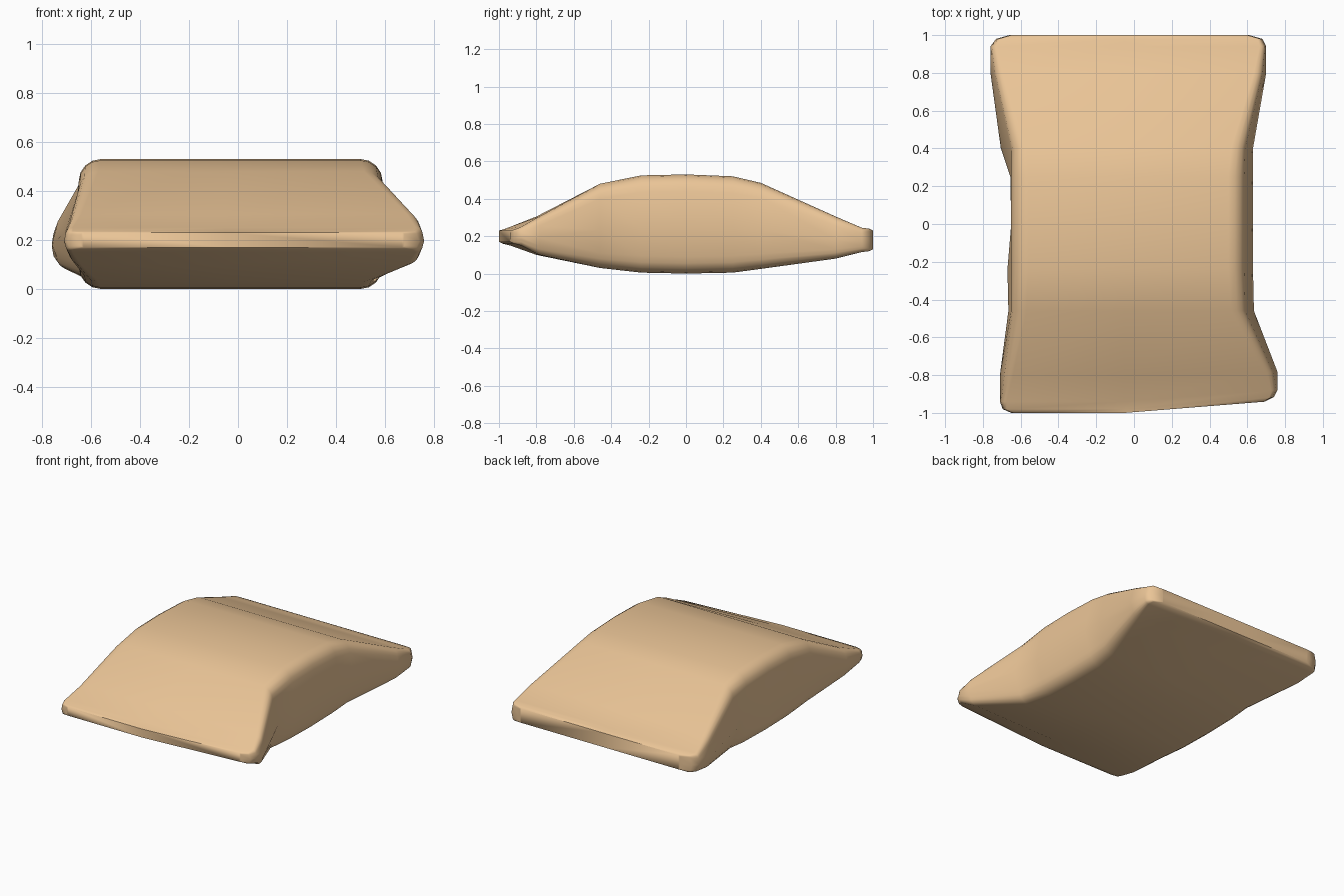
import bpy, bmesh
from math import sin, cos, pi

if "Cube" in bpy.data.objects:
    bpy.data.objects.remove(bpy.data.objects["Cube"])

# Cushion stations along y:
# y, left edge x, left mid x, right edge x, right mid x, bottom z, top z, corner radius
STATIONS = [
    (-1.00, -0.64, -0.65, 0.68, 0.69, 0.17, 0.23, 0.01),
    (-0.98, -0.69, -0.695, 0.73, 0.74, 0.16, 0.235, 0.015),
    (-0.94, -0.705, -0.71, 0.755, 0.76, 0.15, 0.25, 0.03),
    (-0.80, -0.69, -0.71, 0.74, 0.76, 0.10, 0.305, 0.05),
    (-0.46, -0.65, -0.665, 0.595, 0.635, 0.03, 0.48, 0.08),
    (-0.24, -0.65, -0.67, 0.59, 0.63, 0.005, 0.525, 0.09),
    (0.00, -0.65, -0.65, 0.59, 0.63, 0.00, 0.53, 0.09),
    (0.25, -0.65, -0.655, 0.59, 0.63, 0.005, 0.52, 0.09),
    (0.40, -0.65, -0.705, 0.595, 0.63, 0.025, 0.485, 0.08),
    (0.80, -0.74, -0.76, 0.685, 0.70, 0.08, 0.305, 0.05),
    (0.94, -0.755, -0.76, 0.695, 0.70, 0.115, 0.245, 0.03),
    (0.98, -0.72, -0.73, 0.67, 0.68, 0.12, 0.24, 0.015),
    (1.00, -0.65, -0.66, 0.60, 0.61, 0.13, 0.23, 0.01),
]
ARC = 5


def half_row(lt, rt, z, r, direction):
    """Left-to-right edge of a section with rounded corners."""
    zc = z - direction * r
    steps = [i / (ARC - 1) * pi / 2 for i in range(ARC)]
    left = [(lt + r - r * cos(a), zc + direction * r * sin(a)) for a in steps]
    right = [(rt - r + r * cos(a), zc + direction * r * sin(a)) for a in reversed(steps)]
    return left + [(-0.05, z)] + right


def section(lt, lm, rt, rm, z0, z1, r):
    mid = z0 + (z1 - z0) * 0.45
    top = half_row(lt, rt, z1, r, 1)
    bottom = half_row(lt, rt, z0, r, -1)
    return [(lm, mid)] + top + [(rm, mid)] + bottom[::-1]


# Cushion body: loft through the stations
bm = bmesh.new()
rings = []
for y, *params in STATIONS:
    # the front hem slants back toward the right corner
    fade = min(1, max(0, (-0.75 - y) / 0.2))
    rings.append([bm.verts.new((x, y + 0.06 * fade * max(0, (x + 0.05) / 0.75), z))
                  for x, z in section(*params)])
n = len(rings[0])
for a, b in zip(rings, rings[1:]):
    for i in range(n):
        j = (i + 1) % n
        bm.faces.new((a[i], a[j], b[j], b[i]))

# End caps, bridged between top and bottom rows
for ring in (rings[0], rings[-1]):
    for i in range(n // 2):
        loop = [ring[i], ring[i + 1], ring[n - i - 1], ring[(n - i) % n]]
        bm.faces.new(list(dict.fromkeys(loop)))
bmesh.ops.recalc_face_normals(bm, faces=bm.faces)

mesh = bpy.data.meshes.new("cushion")
bm.to_mesh(mesh)
bm.free()
cushion = bpy.data.objects.new("cushion", mesh)
bpy.context.collection.objects.link(cushion)

# Tan fabric
fabric = bpy.data.materials.new("tan_fabric")
fabric.diffuse_color = (0.83, 0.56, 0.31, 1)
fabric.use_nodes = True
fabric.node_tree.nodes["Principled BSDF"].inputs["Base Color"].default_value = fabric.diffuse_color
mesh.materials.append(fabric)

bpy.context.view_layer.objects.active = cushion
cushion.select_set(True)
bpy.ops.object.shade_smooth_by_angle(angle=1.0)
